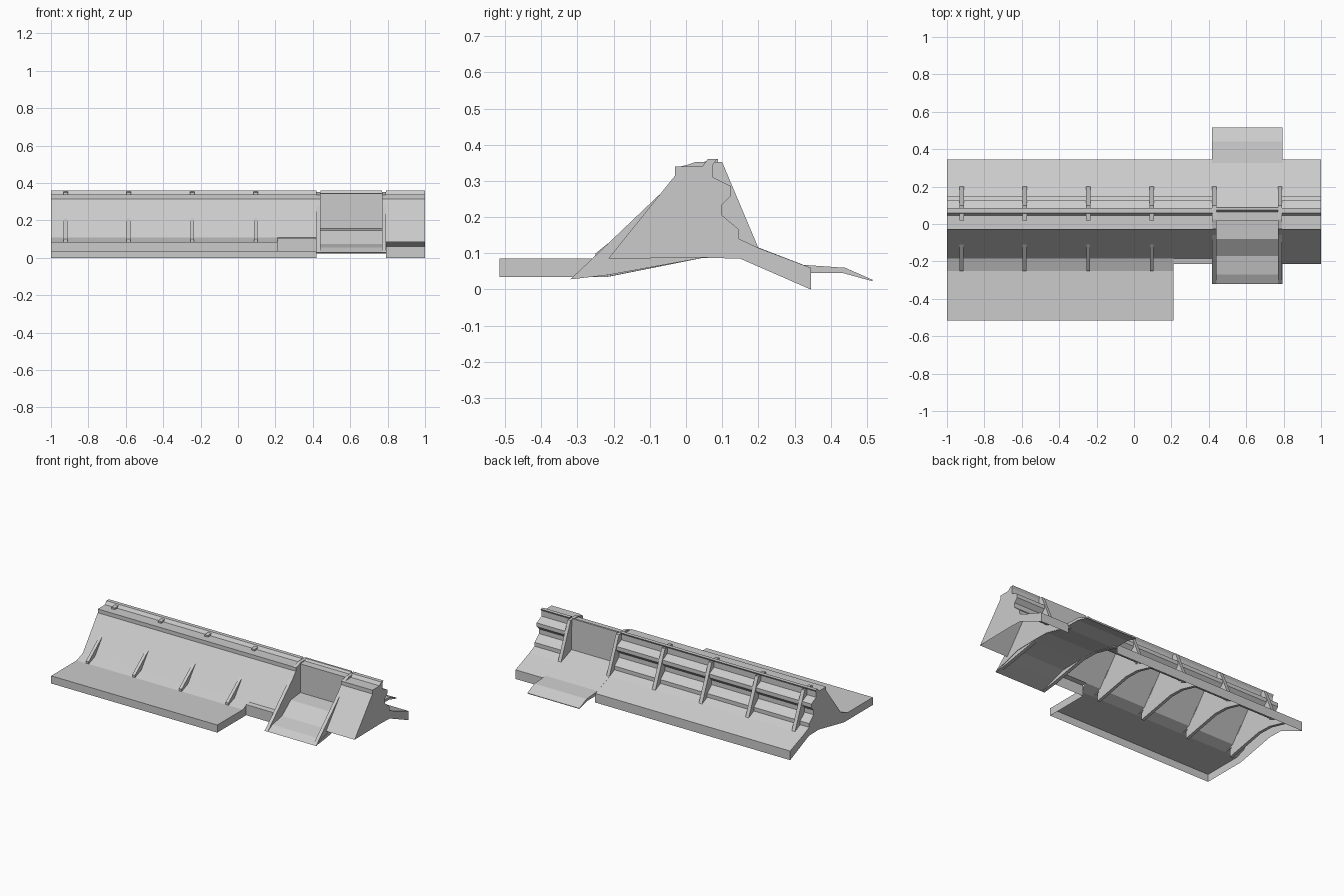
import bpy, bmesh


def extrude(name, profile, x0, x1, closed=False):
    """Sweep a (y, z) profile along x; closed profiles become solid plates."""
    bm = bmesh.new()
    a = [bm.verts.new((x0, y, z)) for y, z in profile]
    b = [bm.verts.new((x1, y, z)) for y, z in profile]
    n = len(profile)
    for i in range(n if closed else n - 1):
        j = (i + 1) % n
        bm.faces.new((a[i], a[j], b[j], b[i]))
    if closed:
        bm.faces.new(a[::-1])
        bm.faces.new(b)
        bmesh.ops.recalc_face_normals(bm, faces=bm.faces[:])
    return link(name, bm)


def sheet(name, profile, x, facing=1):
    """Flat end panel at x."""
    bm = bmesh.new()
    face = bm.faces.new([bm.verts.new((x, y, z)) for y, z in profile])
    face.normal_update()
    if face.normal.x * facing < 0:
        face.normal_flip()
    return link(name, bm)


def link(name, bm):
    mesh = bpy.data.meshes.new(name)
    bm.to_mesh(mesh)
    bm.free()
    ob = bpy.data.objects.new(name, mesh)
    bpy.context.collection.objects.link(ob)
    return ob


def plate(name, profile, x, width=0.024):
    return extrude(name, profile, x - width / 2, x + width / 2, True)


# shared outline pieces
cap = [(-0.03, 0.315), (-0.03, 0.34), (0.045, 0.34), (0.06, 0.36), (0.085, 0.36)]
back = [(0.075, 0.345), (0.075, 0.31), (0.125, 0.285), (0.125, 0.26),
        (0.1, 0.235), (0.1, 0.205), (0.147, 0.165), (0.147, 0.14),
        (0.2, 0.115), (0.345, 0.06), (0.345, 0.0)]
top = cap + back
belly = [(0.15, 0.085), (0.05, 0.088)]

# hollow wall shells, the left one with its front walkway
walkway = [(-0.515, 0.035), (-0.515, 0.085), (-0.25, 0.085), (-0.185, 0.11)]
extrude("wall_left", walkway + top, -1, 0.21)
extrude("wall_middle", [(-0.215, 0.035), (-0.215, 0.105), (-0.185, 0.11)] + top, 0.21, 0.42)
extrude("wall_right", [(-0.215, 0.085)] + top, 0.79, 1)

# end panels
sheet("left_end", walkway + top + belly + [(-0.215, 0.035)], -1, -1)
sheet("right_end", [(-0.215, 0.085)] + top + belly, 1)
sheet("walkway_end", [(-0.515, 0.035), (-0.515, 0.085), (-0.25, 0.085), (-0.215, 0.1),
                      (-0.215, 0.035)], 0.21)

# ribs, cap blocks and inner bulkheads
back_rib = [(0.07, 0.345), (0.1, 0.35), (0.2, 0.115), (0.14, 0.135), (0.095, 0.22)]
front_rib = [(-0.105, 0.214), (-0.25, 0.1), (-0.25, 0.085), (-0.18, 0.1)]
cap_block = [(0.02, 0.335), (0.02, 0.35), (0.06, 0.354), (0.06, 0.335)]
bulkhead = [(-0.21, 0.037), (-0.21, 0.083), (-0.18, 0.107), (-0.028, 0.305),
            (-0.028, 0.335), (0.045, 0.335), (0.07, 0.34), (0.07, 0.305),
            (0.12, 0.28), (0.12, 0.262), (0.095, 0.237), (0.095, 0.2),
            (0.142, 0.16), (0.142, 0.135), (0.2, 0.11), (0.34, 0.057),
            (0.34, 0.037)] + belly
for i, x in enumerate((-0.922, -0.585, -0.245, 0.095)):
    plate(f"back_rib_{i}", back_rib, x)
    plate(f"front_rib_{i}", front_rib, x, 0.02)
    plate(f"cap_block_{i}", cap_block, x)
    plate(f"bulkhead_{i}", bulkhead, x, 0.02)

# gate side cheeks
cheek = [(-0.32, 0.028), (-0.27, 0.075), (-0.06, 0.275), (-0.027, 0.315),
         (-0.027, 0.337), (0.005, 0.345), (0.025, 0.352), (0.1, 0.352),
         (0.2, 0.115), (0.34, 0.06), (0.34, 0.037), (0.15, 0.085),
         (0.05, 0.088), (-0.215, 0.04)]
for side, x in (("left", 0.429), ("right", 0.781)):
    plate(f"gate_cheek_{side}", cheek, x, 0.022)

# gate panel, ramps on both sides
extrude("gate_panel", [(0.02, 0.15), (0.02, 0.345), (0.065, 0.347), (0.075, 0.36),
                       (0.088, 0.36), (0.09, 0.15)], 0.44, 0.77, True)
extrude("front_ramp", [(0.03, 0.157), (-0.08, 0.145), (-0.17, 0.075), (-0.27, 0.055),
                       (-0.32, 0.028), (-0.21, 0.058), (-0.12, 0.085), (0.03, 0.088)],
        0.416, 0.795, True)
extrude("back_ramp", [(0.03, 0.157), (0.09, 0.157), (0.2, 0.116), (0.325, 0.068),
                      (0.44, 0.06), (0.515, 0.027), (0.515, 0.023), (0.435, 0.045),
                      (0.32, 0.045), (0.15, 0.086), (0.03, 0.088)],
        0.416, 0.795, True)
